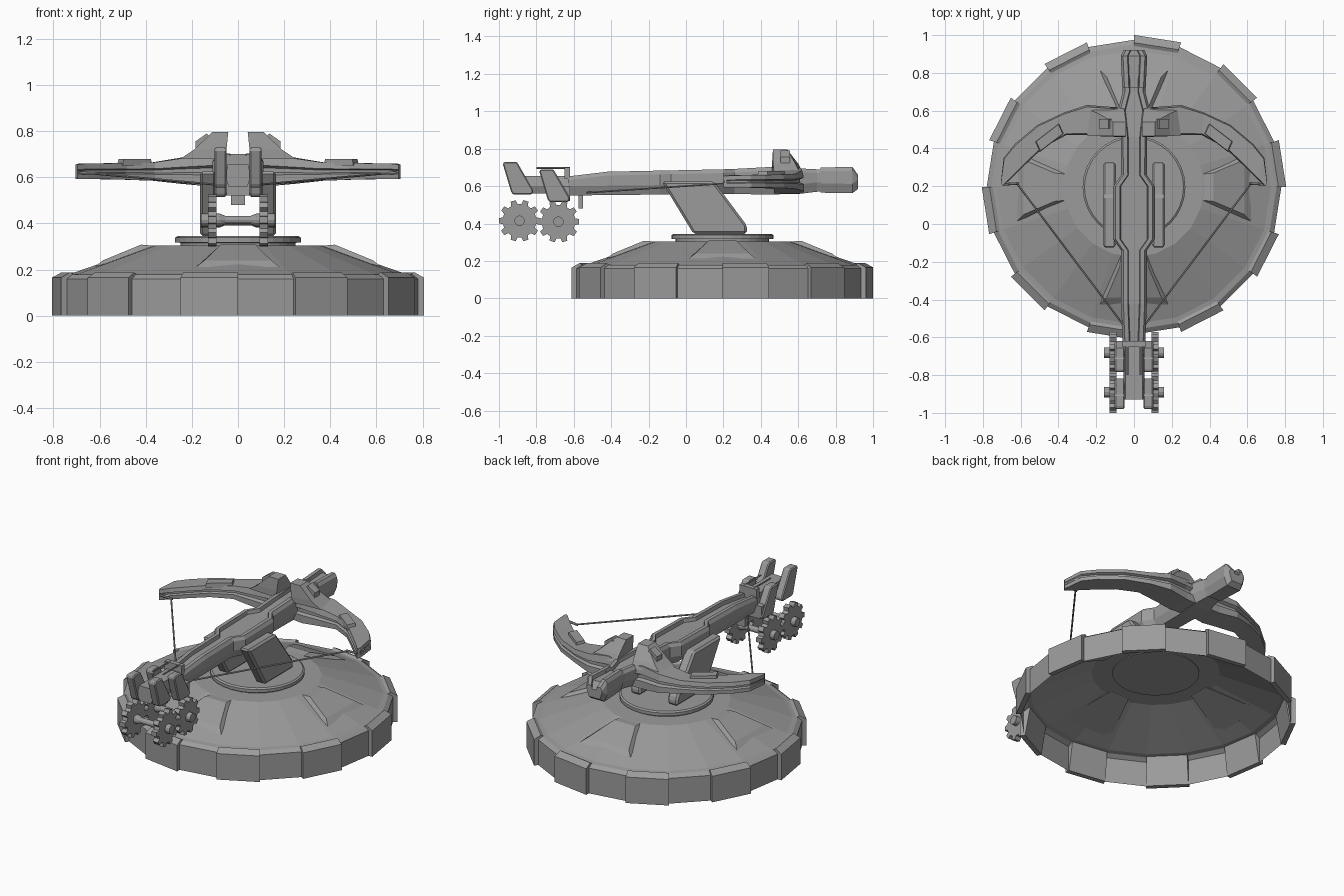
import bpy, bmesh
from math import sin, cos, pi, radians
from mathutils import Vector

if "Cube" in bpy.data.objects:
    bpy.data.objects.remove(bpy.data.objects["Cube"])

grey = bpy.data.materials.new("weathered grey")
grey.use_nodes = True
grey.diffuse_color = (0.33, 0.33, 0.33, 1)
grey.node_tree.nodes["Principled BSDF"].inputs["Base Color"].default_value = grey.diffuse_color

CY = 0.195          # turret centre along y
SIDES = 20


def build(name, verts, faces, mirror=False, bevel=0):
    me = bpy.data.meshes.new(name)
    bm = bmesh.new()
    vs = [bm.verts.new(v) for v in verts]
    for f in faces:
        bm.faces.new([vs[i] for i in f])
    bmesh.ops.recalc_face_normals(bm, faces=bm.faces)
    bm.to_mesh(me)
    bm.free()
    me.materials.append(grey)
    ob = bpy.data.objects.new(name, me)
    bpy.context.collection.objects.link(ob)
    if bevel:
        b = ob.modifiers.new("Bevel", 'BEVEL')
        b.width, b.segments = bevel, 1
    if mirror:
        ob.modifiers.new("Mirror", 'MIRROR').use_mirror_merge = False
    return ob


def loft(name, rings, caps=True, **kw):
    """Skin closed rings of equal size."""
    n = len(rings[0])
    verts = [p for r in rings for p in r]
    faces = [(k*n + i, k*n + (i+1) % n, (k+1)*n + (i+1) % n, (k+1)*n + i)
             for k in range(len(rings)-1) for i in range(n)]
    if caps:
        faces += [tuple(range(n)), tuple(range((len(rings)-1)*n, len(rings)*n))]
    return build(name, verts, faces, **kw)


def side_prism(name, yz, x0, x1, **kw):
    return loft(name, [[(x, y, z) for y, z in yz] for x in (x0, x1)], **kw)


def polar(r, deg, z):
    return (r*cos(radians(deg)), CY + r*sin(radians(deg)), z)


def disc_ring(r, z, n):
    return [polar(r, 360*i/n, z) for i in range(n)]


def rod(name, a, b, r, n=6, **kw):
    a, b = Vector(a), Vector(b)
    q = (b-a).to_track_quat('Z', 'Y')
    rings = [[p + q @ Vector((r*cos(2*pi*i/n), r*sin(2*pi*i/n), 0)) for i in range(n)]
             for p in (a, b)]
    return loft(name, rings, **kw)


# Open-bottomed base shell
base = loft("base_shell", [disc_ring(r, z, SIDES) for r, z in
            [(.78, 0), (.78, .16), (.755, .178), (.725, .182), (.37, .305)]], caps=False)
build("base_top", disc_ring(.37, .305, SIDES), [tuple(range(SIDES))])

# Raised plates on every other rim side
profile = [(.775, 0), (.806, 0), (.806, .165), (.765, .188), (.745, .178)]
for k in range(SIDES // 2):
    loft("rim_plate", [[polar(r, a, z) for r, z in profile] for a in (36*k, 36*k + 18)])

# Four raised trapezoid panels on the cone
for k in range(4):
    ca, sa = cos(k*pi/2), sin(k*pi/2)
    low = [(.62, .18, .212), (.62, -.18, .212), (.32, -.065, .3), (.32, .065, .3)]
    top = [(.585, .145, .24), (.585, -.145, .24), (.42, -.075, .308), (.42, .075, .308)]
    rings = [[(r*ca - t*sa, CY + r*sa + t*ca, z) for r, t, z in q] for q in (low, top)]
    loft("cone_panel", rings)

# Turntable
loft("turntable", [disc_ring(r, z, 32) for r, z in
     [(.25, .3), (.25, .316), (.272, .318), (.272, .338), (.262, .345)]])

# Leaning uprights
side_prism("upright", [(-.13, .625), (.15, .625), (.325, .39), (.325, .345), (.04, .345)],
           .095, .165, mirror=True, bevel=.012)


# Grooved stock: y, half width, bottom, top
def stock_ring(y, w, zb, zt):
    half = [(w-.04, zt-.022), (w-.035, zt), (w-.012, zt), (w, zt-.02),
            (w, zb+.05), (w*.7, zb)]
    return [(x, y, z) for x, z in half] + [(-x, y, z) for x, z in reversed(half)]


loft("stock", [stock_ring(*s) for s in [
    (-.63, .06, .55, .652), (-.42, .068, .552, .677), (-.14, .068, .555, .683),
    (-.08, .11, .555, .684), (.2, .11, .557, .69), (.26, .068, .557, .692),
    (.46, .07, .556, .703), (.6, .085, .558, .695), (.7, .06, .57, .69),
    (.77, .06, .575, .69)]])
loft("stock_rear", [stock_ring(*s) for s in [
    (.72, .062, .565, .7), (.89, .07, .562, .702), (.92, .055, .585, .66)]])

# Nose rail, front crosspiece and trigger
loft("nose_rail", [[(x, y, z) for x, z in
     [(-.045, .655), (.045, .655), (.055, .6), (.04, .56), (-.04, .56), (-.055, .6)]]
     for y in (-.93, -.62)])
loft("front_block", [[(x, y, z) for x, z in
     [(-.095, .6), (.095, .6), (.095, .54), (.08, .52), (-.08, .52), (-.095, .54)]]
     for y in (-.71, -.62)])
side_prism("latch", [(-.65, .70), (-.62, .70), (-.62, .64), (-.65, .64)], -.06, .06)
side_prism("trigger", [(-.575, .55), (-.55, .55), (-.55, .48), (-.575, .48)], -.03, .03)
rod("guide_rod", (.035, -.8, .697), (.035, -.62, .697), .005, mirror=True)

# Tilted pads beside the nose
for y, z in ((-.98, .73), (-.785, .69)):
    d = z - .73
    side_prism("tilted_pad", [(y, z-.01), (y+.01, z), (y+.075, z), (y+.085, z-.015),
               (y+.165, .575+d), (y+.155, .555+d), (y+.055, .555+d), (y+.045, .57+d)],
               .05, .102, mirror=True, bevel=.006)


# Toothed wheels on spool axles
def gear(cy, cz, teeth=10):
    pts = []
    for t in range(teeth):
        for f, r in ((-.32, .09), (-.2, .112), (.2, .112), (.32, .09)):
            a = 2*pi*(t + f)/teeth
            pts.append((cy + r*cos(a), cz + r*sin(a)))
    side_prism("gear", pts, .093, .13, mirror=True)
    rings = [[(x, cy + r*cos(i*pi/6), cz + r*sin(i*pi/6)) for i in range(12)]
             for x, r in [(-.16, .028), (-.08, .028), (-.055, .018),
                          (.055, .018), (.08, .028), (.16, .028)]]
    loft("axle", rings)


gear(-.89, .415)
gear(-.682, .41)


# Curved limbs: outer x, y, inner x, y, bottom, top
def limb_ring(ox, oy, ix, iy, zb, zt):
    o, i = Vector((ox, oy)), Vector((ix, iy))
    zm, h = (zb+zt)/2, (zt-zb)*.15
    pts = [(0, zb), (0, zm-h), (.12, zm-h*.5), (.12, zm+h*.5), (0, zm+h), (.06, zt),
           (.94, zt), (1, zm+h), (.88, zm+h*.5), (.88, zm-h*.5), (1, zm-h), (1, zb)]
    return [(*o.lerp(i, t), z) for t, z in pts]


loft("limb", [limb_ring(*s) for s in [
    (.05, .62, .05, .48, .56, .69), (.12, .62, .12, .47, .56, .7),
    (.25, .63, .22, .47, .572, .685), (.37, .59, .36, .47, .585, .665),
    (.51, .525, .48, .405, .59, .662), (.63, .425, .58, .31, .592, .66),
    (.69, .35, .65, .24, .592, .66), (.705, .22, .695, .2, .592, .655)]], mirror=True)

# Raised plate on each limb
corners = [(.37, .48), (.395, .535), (.525, .435), (.5, .38)]
mid = Vector((.447, .457))
loft("limb_plate", [[(*mid.lerp(Vector(c), s), z) for c in corners]
     for s, z in ((1, .65), (.9, .68))], mirror=True)

# Sight towers at the limb roots
loft("tower", [[(.055, .46, .68), (.25, .47, .68), (.25, .61, .67), (.055, .62, .68)],
               [(.05, .46, .72), (.19, .465, .72), (.19, .585, .72), (.05, .6, .72)],
               [(.042, .465, .797), (.11, .465, .797), (.11, .54, .797), (.042, .54, .797)]],
     mirror=True)
loft("tower_knob", [[(.11, y, .76), (.135, y, .79), (.185, y, .755), (.185, y, .72),
                     (.13, y, .72)] for y in (.505, .555)], mirror=True)

# String and its tip hooks
rod("string", (.62, .215, .615), (.06, -.53, .565), .005, mirror=True)
rod("string_hook", (.69, .21, .62), (.61, .215, .615), .007, mirror=True)
